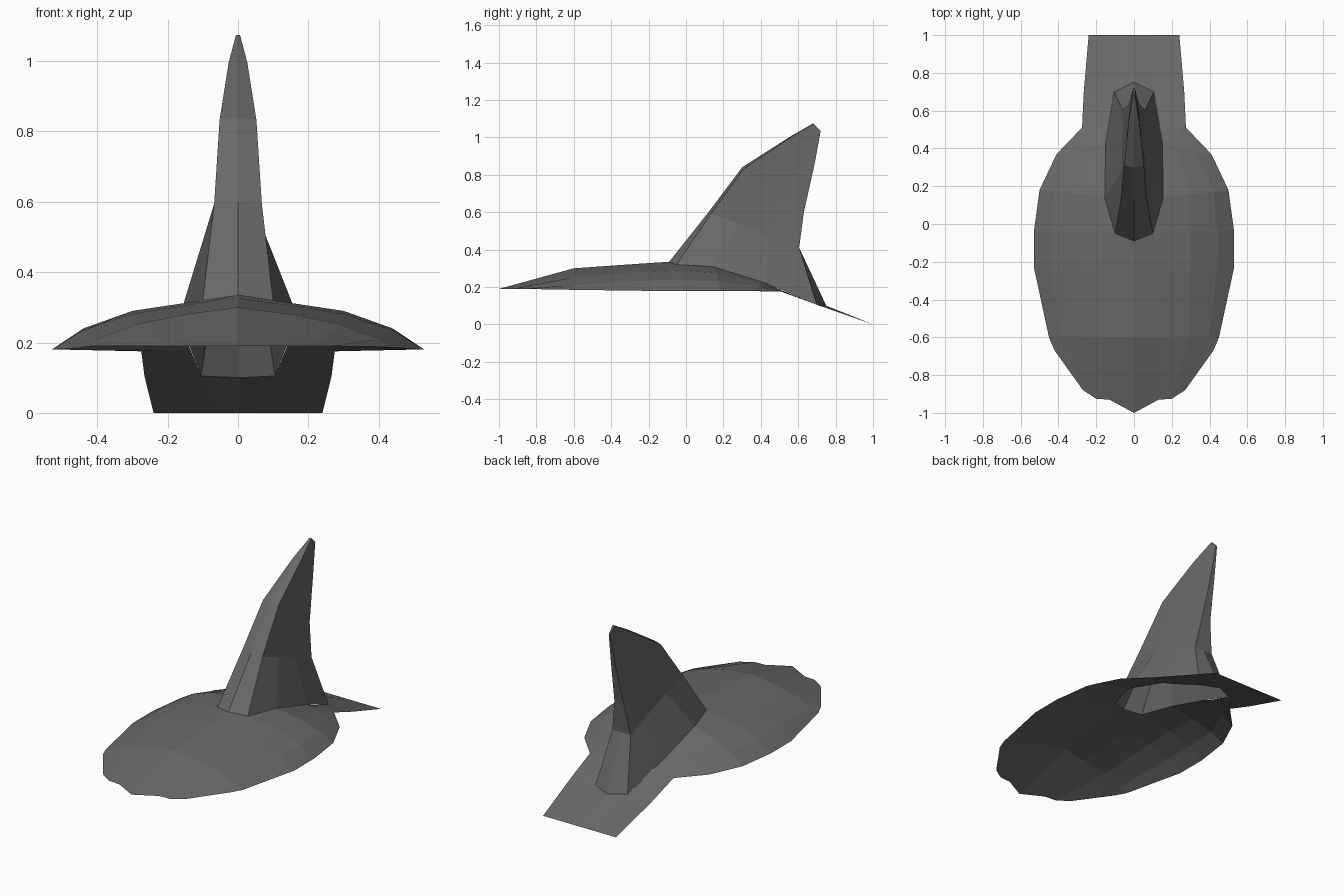
import bpy, bmesh
from mathutils import Vector

if "Cube" in bpy.data.objects:
    bpy.data.objects.remove(bpy.data.objects["Cube"])

dark_grey = bpy.data.materials.new("dark_grey")
dark_grey.diffuse_color = (0.14, 0.14, 0.14, 1)
dark_grey.use_nodes = True
dark_grey.node_tree.nodes["Principled BSDF"].inputs["Base Color"].default_value = dark_grey.diffuse_color


def make_part(name, rows, skip=lambda r, c: False):
    """Skin a half grid of points, mirror it across x and weld the centre line."""
    bm = bmesh.new()
    for side in (1, -1):
        grid = [[bm.verts.new((p[0] * side, p[1], p[2])) for p in row] for row in rows]
        for r in range(len(rows) - 1):
            for c in range(len(rows[r]) - 1):
                if skip(r, c):
                    continue
                quad = [grid[r][c], grid[r][c + 1], grid[r + 1][c + 1], grid[r + 1][c]]
                bm.faces.new(quad if side > 0 else quad[::-1])
    bmesh.ops.delete(bm, geom=[v for v in bm.verts if not v.link_faces], context='VERTS')
    bmesh.ops.remove_doubles(bm, verts=bm.verts, dist=0.0005)
    mesh = bpy.data.meshes.new(name)
    bm.to_mesh(mesh)
    bm.free()
    mesh.materials.append(dark_grey)
    obj = bpy.data.objects.new(name, mesh)
    bpy.context.collection.objects.link(obj)
    return obj


def cross(y_mid, y_edge, profile):
    """Body cross-section: (x, z) points, with y drifting from middle to edge."""
    n = len(profile) - 1
    return [(x, y_mid + (y_edge - y_mid) * i / n, z) for i, (x, z) in enumerate(profile)]


# Fin foot, which is also the opening in the shell
foot = [(0, -0.09, 0.335), (0.10, -0.05, 0.32), (0.155, 0.14, 0.31),
        (0.15, 0.43, 0.22), (0.105, 0.70, 0.105), (0, 0.75, 0.10)]

# Domed shell, front to back, ending in the flat tail
nose = [(0, -1, 0.19), (0.13, -0.93, 0.19), (0.20, -0.925, 0.19),
        (0.27, -0.88, 0.19), (0.42, -0.67, 0.19)]
shell_rows = [
    nose,
    cross(-0.60, -0.60, [(0, 0.30), (0.15, 0.28), (0.29, 0.252), (0.40, 0.21), (0.45, 0.185)]),
    cross(-0.23, -0.23, [(0, 0.326), (0.15, 0.305), (0.30, 0.282), (0.44, 0.235), (0.53, 0.18)]),
    cross(-0.05, -0.04, [(0, 0.335), (0.10, 0.32), (0.30, 0.29), (0.44, 0.24), (0.53, 0.18)]),
    cross(0.14, 0.18, [(0, 0.31), (0.16, 0.31), (0.30, 0.275), (0.42, 0.23), (0.50, 0.18)]),
    cross(0.43, 0.37, [(0, 0.22), (0.15, 0.22), (0.22, 0.22), (0.32, 0.206), (0.41, 0.178)]),
    cross(0.51, 0.51, [(0, 0.185), (0.137, 0.183), (0.18, 0.181), (0.23, 0.178), (0.275, 0.175)]),
    cross(0.70, 0.70, [(0, 0.10), (0.105, 0.105), (0.16, 0.105), (0.21, 0.105), (0.266, 0.105)]),
    cross(1.0, 1.0, [(0, 0), (0.06, 0), (0.12, 0), (0.18, 0), (0.24, 0)]),
]
shell_rows[3][:2] = foot[:2]
for i in (2, 3):
    shell_rows[i + 2][1] = foot[i]
shell_rows[7][:2] = [foot[5], foot[4]]
make_part("body_shell", shell_rows, skip=lambda r, c: c == 0 and 3 <= r <= 6)


# Hollow swept fin: slanted rings from the foot to the tip
def ring(front, rear, front_w, rear_w):
    """Half ring from (y, z) of the leading edge to (y, z) of the trailing edge."""
    a, b = Vector((0, *front)), Vector((0, *rear))
    pts = [a]
    for t in (0.03, 0.33, 0.66, 1.0):
        p = a.lerp(b, t)
        p.x = front_w + (rear_w - front_w) * t
        pts.append(p)
    return pts + [b]


fin_rows = [
    foot,
    ring((0.12, 0.60), (0.605, 0.41), 0.068, 0.06),
    ring((0.30, 0.84), (0.63, 0.60), 0.053, 0.03),
    ring((0.55, 1.00), (0.69, 0.87), 0.027, 0.012),
    ring((0.68, 1.075), (0.72, 1.035), 0.006, 0.004),
    [(0, 0.68 + 0.008 * i, 1.075 - 0.008 * i) for i in range(6)],
]
make_part("tail_fin", fin_rows)
